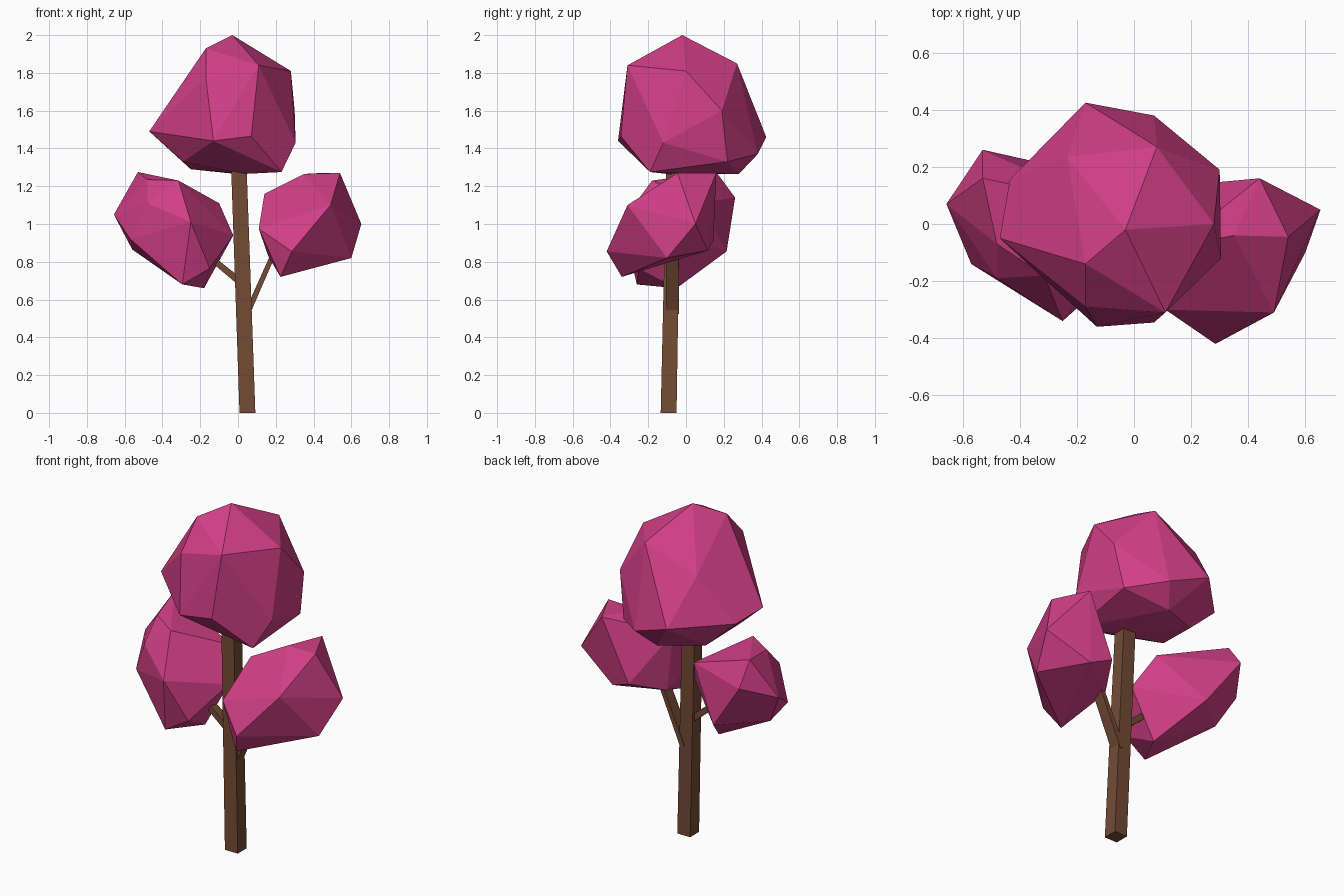
import bpy, bmesh
from mathutils import Vector


def material(name, rgb):
    m = bpy.data.materials.new(name)
    m.diffuse_color = (*rgb, 1)
    return m


PINK = material("pink_leaves", (0.64, 0.05, 0.24))
BROWN = material("brown_bark", (0.17, 0.07, 0.035))


def hull(name, points, mat):
    """Flat-faced solid wrapped around a few points."""
    bm = bmesh.new()
    for p in points:
        bm.verts.new(p)
    bmesh.ops.convex_hull(bm, input=bm.verts)
    loose = [v for v in bm.verts if not v.link_faces]
    bmesh.ops.delete(bm, geom=loose, context='VERTS')
    bmesh.ops.recalc_face_normals(bm, faces=bm.faces)
    me = bpy.data.meshes.new(name)
    bm.to_mesh(me)
    bm.free()
    me.materials.append(mat)
    ob = bpy.data.objects.new(name, me)
    bpy.context.collection.objects.link(ob)


def beam(name, a, b, size_a, size_b, across):
    """Four-sided tapered beam; size = (width along across, depth along y)."""
    pts = []
    for c, (w, d) in ((a, size_a), (b, size_b)):
        for s in (-1, 1):
            for t in (-1, 1):
                pts.append(Vector(c) + Vector(across) * s * w / 2 + Vector((0, t * d / 2, 0)))
    hull(name, pts, BROWN)


# Trunk and two flat branches
beam("trunk", (0.05, -0.092, 0), (0.005, -0.067, 1.29), (0.084, 0.084), (0.082, 0.075), (1, 0, 0))
beam("left_branch", (0.04, -0.08, 0.67), (-0.18, -0.08, 0.85), (0.038, 0.05), (0.03, 0.05), (0.63, 0, 0.78))
beam("right_branch", (0.05, -0.072, 0.53), (0.20, -0.072, 0.87), (0.03, 0.07), (0.025, 0.066), (0.91, 0, -0.41))

# Top crown
hull("top_crown", [
    (-0.03, -0.02, 2.0), (-0.17, -0.14, 1.93), (-0.17, -0.29, 1.77), (0.11, -0.31, 1.84),
    (0.28, 0.0, 1.81), (0.08, 0.27, 1.85), (0.30, 0.19, 1.60), (0.305, -0.12, 1.43),
    (-0.235, 0.235, 1.72), (-0.17, 0.425, 1.46), (0.07, 0.38, 1.37), (0.255, 0.22, 1.33),
    (0.23, -0.19, 1.275), (-0.13, -0.36, 1.44), (0.07, -0.345, 1.465), (-0.47, -0.05, 1.49),
    (-0.435, 0.155, 1.46), (-0.25, 0.17, 1.29), (-0.01, 0.28, 1.265), (0.03, -0.10, 1.265),
    (-0.29, -0.10, 1.33)], PINK)

# Left crown
hull("left_crown", [
    (-0.53, 0.16, 1.275), (-0.657, 0.07, 1.05), (-0.53, 0.26, 1.14), (-0.57, -0.14, 0.92),
    (-0.56, 0.01, 0.865), (-0.48, -0.19, 1.11), (-0.48, -0.07, 1.235), (-0.25, -0.34, 1.01),
    (-0.315, -0.18, 1.23), (-0.295, -0.26, 0.68), (-0.18, -0.05, 0.66), (-0.15, -0.25, 0.765),
    (-0.025, -0.05, 0.94), (-0.10, 0.07, 1.11), (-0.33, 0.215, 0.855), (-0.20, 0.12, 0.96),
    (-0.22, 0.01, 1.155)], PINK)

# Right crown
hull("right_crown", [
    (0.54, -0.045, 1.27), (0.49, -0.31, 1.10), (0.285, -0.42, 0.855), (0.225, -0.34, 0.72),
    (0.653, 0.05, 1.0), (0.60, -0.10, 0.82), (0.35, -0.04, 1.265), (0.14, -0.08, 1.16),
    (0.11, -0.30, 0.975), (0.44, 0.16, 1.27), (0.275, 0.145, 0.91), (0.40, 0.115, 0.86),
    (0.16, -0.05, 0.83)], PINK)
